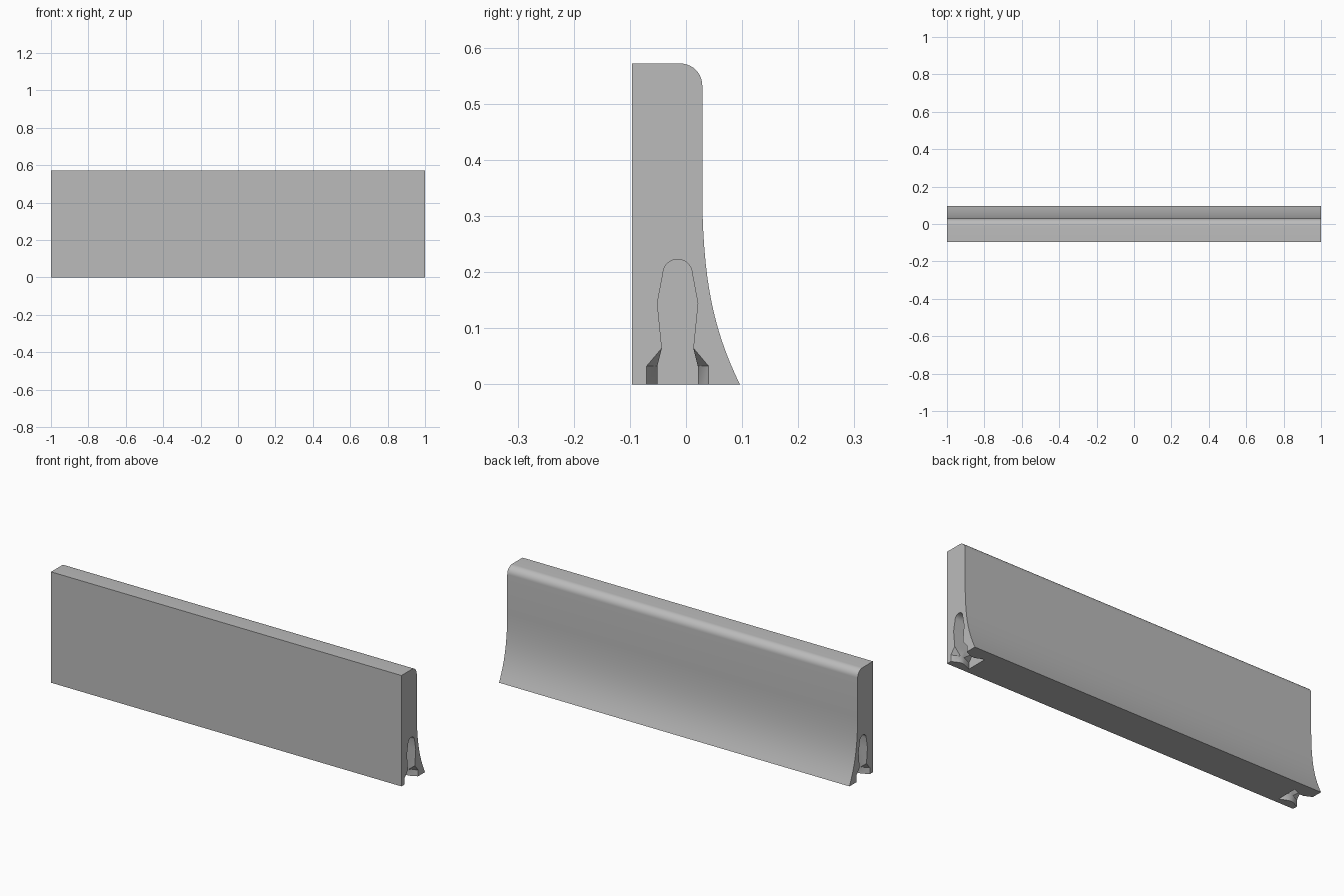
import bpy, bmesh
from math import sin, cos, pi, radians

if "Cube" in bpy.data.objects:
    bpy.data.objects.remove(bpy.data.objects["Cube"])

concrete = bpy.data.materials.new("concrete grey")
concrete.use_nodes = True
grey = (0.5, 0.5, 0.5, 1)
concrete.diffuse_color = grey
concrete.node_tree.nodes["Principled BSDF"].inputs["Base Color"].default_value = grey


def loft(name, sections):
    """Join matching closed (x, y, z) outlines into a capped solid."""
    bm = bmesh.new()
    rings = [[bm.verts.new(p) for p in s] for s in sections]
    n = len(rings[0])
    for a, b in zip(rings, rings[1:]):
        for i in range(n):
            j = (i + 1) % n
            bm.faces.new((a[i], a[j], b[j], b[i]))
    bm.faces.new(rings[0][::-1])
    bm.faces.new(rings[-1])
    bmesh.ops.recalc_face_normals(bm, faces=bm.faces)
    mesh = bpy.data.meshes.new(name)
    bm.to_mesh(mesh)
    bm.free()
    obj = bpy.data.objects.new(name, mesh)
    bpy.context.collection.objects.link(obj)
    mesh.materials.append(concrete)
    return obj


# Wall section: flat front, flared foot at the back, rounded top back edge
FOOT, FACE, TOP, R = 0.096, 0.029, 0.572, 0.039
section = [(-FOOT, 0), (FOOT, 0)]
p0, p1, p2, p3 = (FOOT, 0), (0.05, 0.095), (0.031, 0.18), (FACE, 0.33)
for i in range(1, 15):
    t = i / 14
    w = ((1 - t) ** 3, 3 * t * (1 - t) ** 2, 3 * t * t * (1 - t), t ** 3)
    section.append(tuple(sum(k * p[c] for k, p in zip(w, (p0, p1, p2, p3))) for c in (0, 1)))
for i in range(11):
    a = i / 10 * pi / 2
    section.append((FACE - R + R * cos(a), TOP - R + R * sin(a)))
section.append((-FOOT, TOP))
wall = loft("barrier_wall", [[(x, y, z) for y, z in section] for x in (-1, 1)])


# End sockets: keyhole slot whose foot pinches in and widens again
def socket_outline(x, foot):
    half = [(foot, -0.05), (foot, 0.033), (0.028, 0.065), (0.036, 0.145), (0.026, 0.198)]
    half += [(0.026 * cos(a), 0.198 + 0.025 * sin(a)) for a in (i * pi / 12 for i in range(1, 6))]
    pts = half + [(0, 0.223)] + [(-y, z) for y, z in reversed(half)]
    return [(x, y - 0.015, z) for y, z in pts]


WIDE, NECK = 0.055, 0.036
for side in (-1, 1):
    steps = ((-0.05, WIDE), (0, WIDE), (0.04, NECK), (0.06, NECK), (0.105, WIDE))
    cutter = loft("socket_cutter", [socket_outline(side * (1 - d), w) for d, w in steps])
    bm = bmesh.new()
    bm.from_mesh(cutter.data)
    bmesh.ops.triangulate(bm, faces=bm.faces)
    bm.to_mesh(cutter.data)
    bm.free()
    cutter.hide_render = True
    cut = wall.modifiers.new("socket", "BOOLEAN")
    cut.operation, cut.solver, cut.object = "DIFFERENCE", "EXACT", cutter
    bpy.context.view_layer.objects.active = wall
    bpy.ops.object.modifier_apply(modifier=cut.name)
    bpy.data.objects.remove(cutter)

# Smooth the curved back while keeping corners crisp
bpy.ops.object.select_all(action="DESELECT")
wall.select_set(True)
bpy.context.view_layer.objects.active = wall
bpy.ops.object.shade_smooth_by_angle(angle=radians(30))
